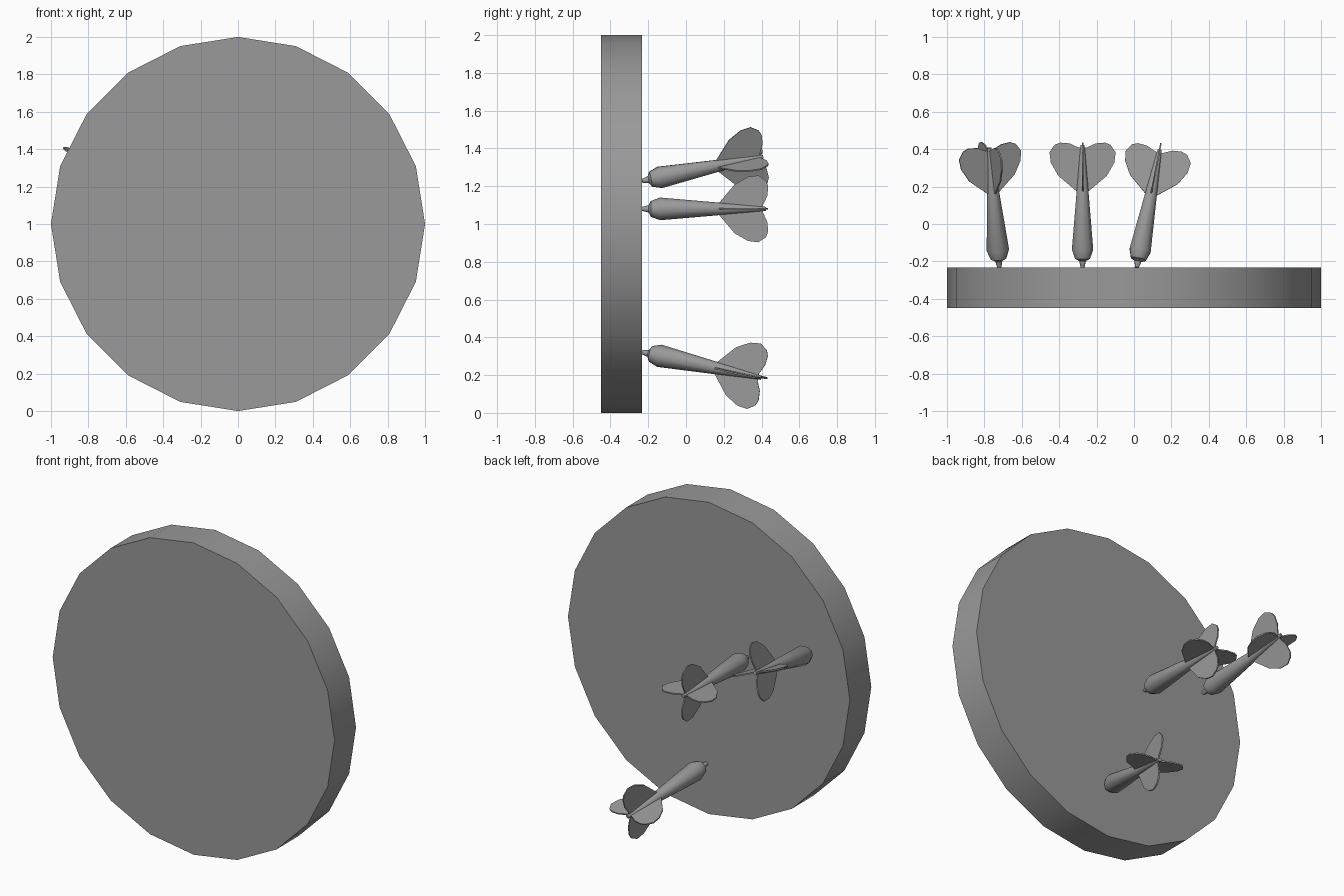
import bpy
import bmesh
from math import radians, sin, cos, tau
from mathutils import Matrix, Vector

cube = bpy.data.objects.get("Cube")
if cube:
    bpy.data.objects.remove(cube, do_unlink=True)

GREY = (0.32, 0.32, 0.32, 1.0)
grey = bpy.data.materials.new("plain_grey")
grey.use_nodes = True
grey.diffuse_color = GREY
grey.node_tree.nodes["Principled BSDF"].inputs["Base Color"].default_value = GREY


def finish(name, bm, matrix=None, smooth_angle=None):
    """Turn a bmesh into a named object, optionally smooth shaded."""
    bmesh.ops.recalc_face_normals(bm, faces=bm.faces)
    mesh = bpy.data.meshes.new(name)
    bm.to_mesh(mesh)
    bm.free()
    mesh.materials.append(grey)
    obj = bpy.data.objects.new(name, mesh)
    bpy.context.collection.objects.link(obj)
    if matrix:
        obj.matrix_world = matrix
    if smooth_angle:
        bpy.ops.object.select_all(action="DESELECT")
        obj.select_set(True)
        bpy.context.view_layer.objects.active = obj
        bpy.ops.object.shade_smooth_by_angle(angle=radians(smooth_angle))
    return obj


# Board: a twenty-sided disc standing on its rim
BACK, FRONT = -0.232, -0.45
bm = bmesh.new()
bmesh.ops.create_cone(
    bm, cap_ends=True, segments=20, radius1=1, radius2=1, depth=BACK - FRONT,
    matrix=Matrix.Translation((0, (BACK + FRONT) / 2, 1)) @ Matrix.Rotation(radians(90), 4, "X"))
finish("board", bm, smooth_angle=30)

# Dart profile (distance from tip, radius) and flight outline (distance, reach)
BARREL = [(0, 0.011), (0.034, 0.019), (0.046, 0.042), (0.095, 0.06),
          (0.41, 0.033), (0.655, 0.011)]
FLIGHT = [(0.39, 0), (0.405, 0.03), (0.49, 0.13), (0.56, 0.17), (0.615, 0.177),
          (0.655, 0.15), (0.667, 0.12), (0.663, 0.07), (0.64, 0.02), (0.64, 0)]
SIDES = 10
THICKNESS = 0.008


def make_barrel(name, matrix):
    bm = bmesh.new()
    rings = [[bm.verts.new((r * sin(tau * i / SIDES), d, r * cos(tau * i / SIDES)))
              for i in range(SIDES)] for d, r in BARREL]
    for a, b in zip(rings, rings[1:]):
        for i in range(SIDES):
            j = (i + 1) % SIDES
            bm.faces.new((a[i], a[j], b[j], b[i]))
    bm.faces.new(rings[0])
    bm.faces.new(rings[-1])
    finish(name, bm, matrix, smooth_angle=40)


def make_flights(name, matrix):
    bm = bmesh.new()
    for quarter in range(4):
        turn = Matrix.Rotation(radians(90 * quarter), 3, "Y")
        face = bm.faces.new([bm.verts.new(turn @ Vector((-THICKNESS / 2, d, r)))
                             for d, r in FLIGHT])
        grown = bmesh.ops.extrude_face_region(bm, geom=[face], use_keep_orig=True)["geom"]
        bmesh.ops.translate(bm, vec=turn @ Vector((THICKNESS, 0, 0)),
                            verts=[g for g in grown if isinstance(g, bmesh.types.BMVert)])
    finish(name, bm, matrix)


# Darts: name, tip x, tip z, yaw, pitch, roll
DARTS = [("upper_dart", -0.72, 1.228, 4.8, 11.3, 20),
         ("middle_dart", -0.275, 1.08, 0, 0, 0),
         ("lower_dart", 0.015, 0.322, -11, -12, 0)]
for name, x, z, yaw, pitch, roll in DARTS:
    place = (Matrix.Translation((x, BACK, z))
             @ Matrix.Rotation(radians(yaw), 4, "Z")
             @ Matrix.Rotation(radians(pitch), 4, "X")
             @ Matrix.Rotation(radians(roll), 4, "Y"))
    make_barrel(name + "_barrel", place)
    make_flights(name + "_flights", place)
